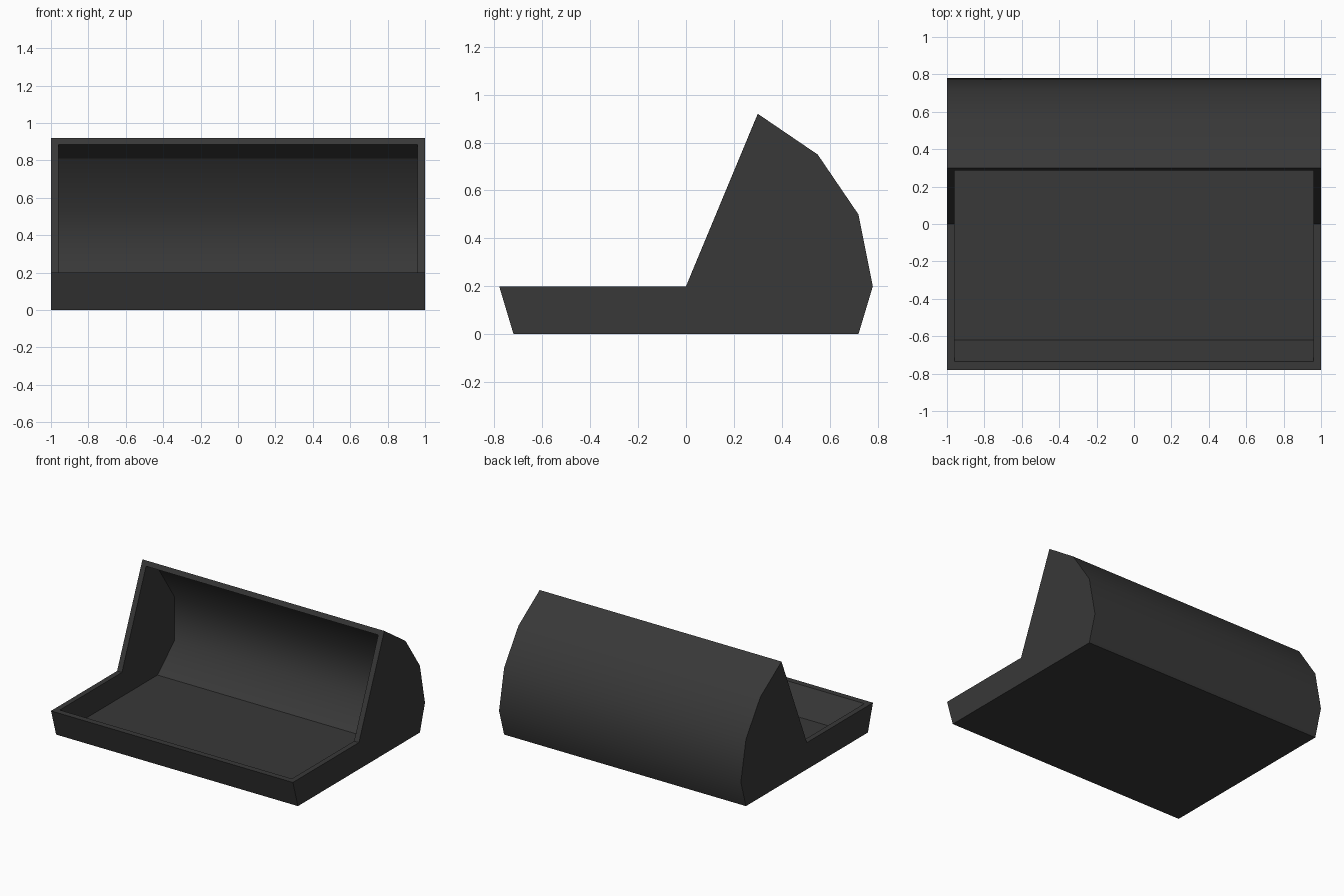
import bpy, bmesh

if "Cube" in bpy.data.objects:
    bpy.data.objects.remove(bpy.data.objects["Cube"])

# Side profiles (y, z), point for point: front lip, floor, curved back, top lip, kink
OUTER = [(-0.78, 0.2), (-0.72, 0), (0.72, 0), (0.78, 0.2),
         (0.72, 0.5), (0.55, 0.75), (0.3, 0.92), (0, 0.2)]
INNER = [(-0.735, 0.2), (-0.62, 0.02), (0.42, 0.02), (0.62, 0.2),
         (0.62, 0.53), (0.43, 0.81), (0.285, 0.885), (0, 0.2)]

bm = bmesh.new()


def ring(profile, x):
    return [bm.verts.new((x, y, z)) for y, z in profile]


outer = [ring(OUTER, s * 1.0) for s in (-1, 1)]
inner = [ring(INNER, s * 0.96) for s in (-1, 1)]

# Outer skin and cavity: strips along x, rounded back smooth
for (a, b), smooth in ((outer, (2, 3, 4, 5)), (inner, (2, 3, 4))):
    for i in range(6):
        f = bm.faces.new((a[i], b[i], b[i + 1], a[i + 1]))
        f.smooth = i in smooth
    bm.faces.new(a)
    bm.faces.new(b)

# Rim around the opening: both sides, then front and top lips
for o, n in zip(outer, inner):
    for i, j in ((6, 7), (7, 0)):
        bm.faces.new((o[i], o[j], n[j], n[i]))
for i in (0, 6):
    bm.faces.new((outer[0][i], outer[1][i], inner[1][i], inner[0][i]))

bmesh.ops.recalc_face_normals(bm, faces=bm.faces)
for e in bm.edges:
    e.smooth = all(f.smooth for f in e.link_faces)

mesh = bpy.data.meshes.new("open_scoop_shell")
bm.to_mesh(mesh)
bm.free()
mat = bpy.data.materials.new("charcoal")
mat.diffuse_color = (0.04, 0.04, 0.04, 1)
mat.use_nodes = True
mat.node_tree.nodes["Principled BSDF"].inputs["Base Color"].default_value = mat.diffuse_color
mesh.materials.append(mat)
obj = bpy.data.objects.new("open_scoop_shell", mesh)
bpy.context.collection.objects.link(obj)
